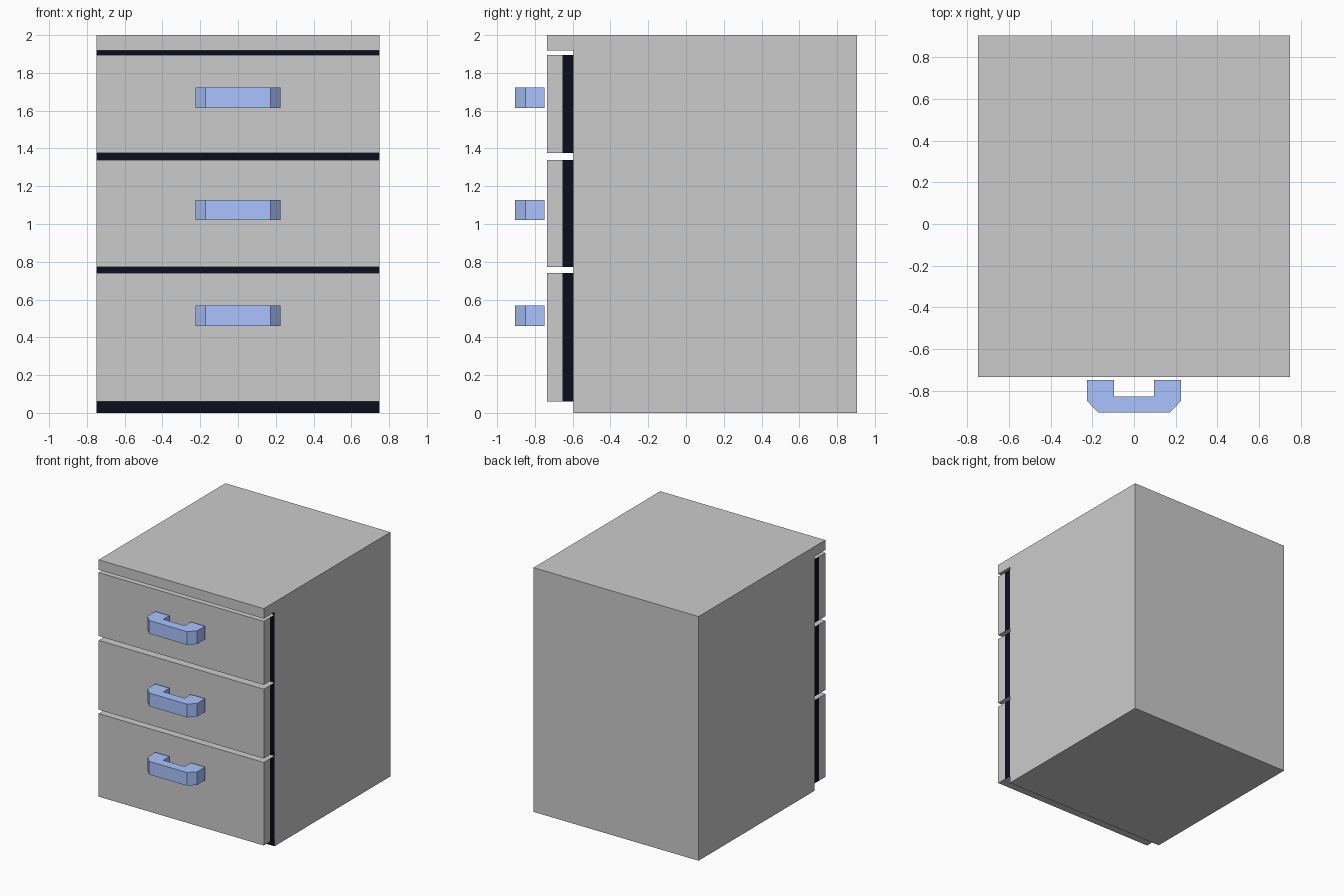
import bpy, bmesh
from mathutils import Vector

if "Cube" in bpy.data.objects:
    bpy.data.objects.remove(bpy.data.objects["Cube"])

HALF_W = 0.748
FRONT, SEAM, BACK = -0.735, -0.655, -0.595   # drawer front, dark band start, cabinet face


def material(name, color):
    mat = bpy.data.materials.new(name)
    mat.diffuse_color = color
    mat.use_nodes = True
    mat.node_tree.nodes["Principled BSDF"].inputs["Base Color"].default_value = mat.diffuse_color
    return mat


grey = material("grey", (0.8, 0.8, 0.8, 1))
dark = material("dark", (0.004, 0.004, 0.012, 1))
blue = material("blue", (0.4, 0.55, 1.0, 1))


def extrude_profile(name, points, depth, mats, is_dark=None):
    """Extrude a flat outline along a vector; optionally give some faces the second material."""
    bm = bmesh.new()
    face = bm.faces.new([bm.verts.new(p) for p in points])
    ext = bmesh.ops.extrude_face_region(bm, geom=[face], use_keep_orig=True)
    moved = [v for v in ext["geom"] if isinstance(v, bmesh.types.BMVert)]
    bmesh.ops.translate(bm, verts=moved, vec=Vector(depth))
    bmesh.ops.recalc_face_normals(bm, faces=bm.faces)
    return finish(name, bm, mats, is_dark)


def finish(name, bm, mats, is_dark=None):
    bm.normal_update()
    if is_dark:
        for f in bm.faces:
            f.material_index = int(is_dark(f))
    mesh = bpy.data.meshes.new(name)
    bm.to_mesh(mesh)
    bm.free()
    for m in mats:
        mesh.materials.append(m)
    obj = bpy.data.objects.new(name, mesh)
    bpy.context.collection.objects.link(obj)
    return obj


# Cabinet: side outline with overhanging top, dark recessed front
outline = [(BACK, 0), (0.905, 0), (0.905, 2), (FRONT, 2), (FRONT, 1.918), (BACK, 1.918)]
extrude_profile("cabinet", [(-HALF_W, y, z) for y, z in outline], (2 * HALF_W, 0, 0),
                [grey, dark],
                lambda f: f.normal.y < -0.9 and f.calc_center_median().z < 1.5)


# Drawer: box with one loop cut, dark band on the sides behind the cut
def drawer(name, z0, z1):
    bm = bmesh.new()
    bmesh.ops.create_cube(bm, size=1)
    bmesh.ops.scale(bm, verts=bm.verts, vec=(2 * HALF_W, BACK - FRONT, z1 - z0))
    bmesh.ops.translate(bm, verts=bm.verts, vec=(0, (FRONT + BACK) / 2, (z0 + z1) / 2))
    bmesh.ops.bisect_plane(bm, geom=bm.verts[:] + bm.edges[:] + bm.faces[:],
                           plane_co=(0, SEAM, 0), plane_no=(0, 1, 0))
    finish(name, bm, [grey, dark],
           lambda f: abs(f.normal.x) > 0.9 and f.calc_center_median().y > SEAM)


# Handle: chamfered bracket, outline seen from above, mirrored in x
half = [(0.097, -0.828), (0.097, -0.748), (0.225, -0.748), (0.225, -0.85), (0.172, -0.905)]
bracket = half + [(-x, y) for x, y in reversed(half)]

for name, z0, z1, hz in [("bottom", 0.06, 0.74, 0.46),
                         ("middle", 0.772, 1.34, 1.02),
                         ("top", 1.375, 1.895, 1.614)]:
    drawer(name + "_drawer", z0, z1)
    extrude_profile(name + "_handle", [(x, y, hz) for x, y in bracket], (0, 0, 0.108), [blue])
